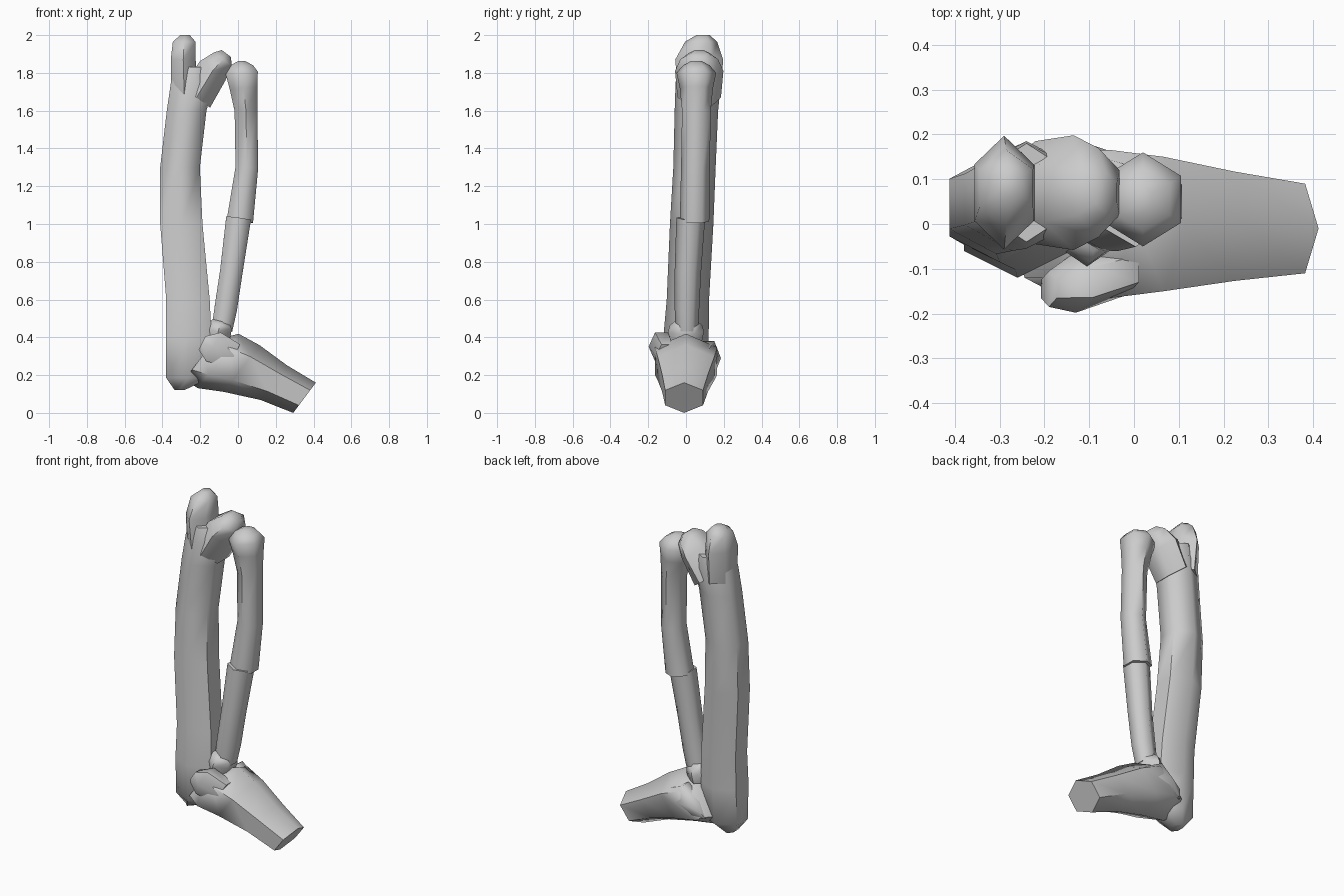
import bpy, bmesh, math
from mathutils import Vector

Y = Vector((0, 1, 0))


def loft(bm, rings, pointed=False, axis=None):
    """Six-sided tube; ring = (x, y, z, half extent in xz plane, half extent in y)."""
    pts = [Vector(r[:3]) for r in rings]
    loops = []
    for i, r in enumerate(rings):
        t = Vector(axis) if axis else pts[min(i + 1, len(pts) - 1)] - pts[max(i - 1, 0)]
        u = Y.cross(t).normalized()
        v = t.cross(u).normalized()
        c30 = math.cos(math.pi / 6)
        loop = []
        for k in range(6):
            a = math.pi / 3 * k + (0 if pointed else math.pi / 6)
            cu, cv = math.cos(a), math.sin(a)
            if pointed:
                cv /= c30
            else:
                cu /= c30
            loop.append(bm.verts.new(pts[i] + u * cu * r[3] + v * cv * r[4]))
        loops.append(loop)
    for a, b in zip(loops, loops[1:]):
        for k in range(6):
            j = (k + 1) % 6
            bm.faces.new((a[k], a[j], b[j], b[k]))
    bm.faces.new(loops[0][::-1])
    bm.faces.new(loops[-1])


def bone(name, *parts):
    bm = bmesh.new()
    for p in parts:
        loft(bm, **p)
    bmesh.ops.recalc_face_normals(bm, faces=bm.faces)
    me = bpy.data.meshes.new(name)
    bm.to_mesh(me)
    bm.free()
    ob = bpy.data.objects.new(name, me)
    bpy.context.collection.objects.link(ob)
    bpy.ops.object.select_all(action='DESELECT')
    ob.select_set(True)
    bpy.context.view_layer.objects.active = ob
    bpy.ops.object.shade_smooth_by_angle(angle=math.radians(62))
    return ob


# Thick long bone with a forked top
bone("thick_long_bone",
     dict(rings=[(-.31, 0, .12, .025, .05), (-.265, 0, .185, .115, .105),
                 (-.26, 0, .4, .12, .12), (-.265, .01, .6, .115, .112),
                 (-.30, .03, 1.0, .112, .115), (-.307, .045, 1.3, .105, .112),
                 (-.272, .055, 1.6, .105, .115), (-.24, .065, 1.75, .115, .12),
                 (-.24, .07, 1.83, .085, .11)], axis=(0, 0, 1)),
     dict(rings=[(-.285, .07, 1.68, .07, .11), (-.29, .07, 1.87, .066, .127),
                 (-.285, .08, 1.965, .06, .085), (-.28, .09, 2.0, .025, .035)],
          axis=(0, 0, 1)),
     dict(rings=[(-.22, .07, 1.67, .09, .115), (-.135, .07, 1.81, .085, .128),
                 (-.08, .07, 1.872, .06, .1), (-.062, .07, 1.903, .03, .045)],
          axis=(.6, 0, .8)))

# Thin bone, upper half
bone("thin_bone_upper",
     dict(rings=[(.01, .045, 1.015, .07, .078), (.047, .05, 1.3, .06, .076),
                 (.042, .055, 1.6, .06, .076), (.03, .055, 1.72, .074, .088),
                 (.02, .055, 1.8, .085, .105), (.02, .055, 1.84, .06, .07),
                 (.02, .055, 1.862, .02, .03)]))

# Thin bone, lower half
bone("thin_bone_lower",
     dict(rings=[(-.085, .005, .44, .055, .06), (-.065, .005, .55, .06, .065),
                 (-.035, .01, .75, .06, .07), (.003, .025, 1.03, .066, .076)]))

# Round head of the thin bone at the joint
bone("thin_bone_head",
     dict(rings=[(-.11, 0, .38, .06, .085), (-.105, 0, .43, .07, .095),
                 (-.095, 0, .465, .062, .085), (-.09, 0, .485, .045, .06)]))

# Cut upper limb bone with two side knobs
bone("upper_limb_bone",
     dict(rings=[(-.205, 0, .28, .13, .12), (-.105, 0, .275, .18, .165),
                 (.02, 0, .235, .155, .15), (.19, -.005, .16, .115, .122),
                 (.352, -.01, .08, .1, .1)],
          pointed=True, axis=(.8, 0, -.6)),
     dict(rings=[(-.19, -.145, .37, .04, .04), (-.13, -.13, .35, .085, .068),
                 (-.02, -.1, .3, .07, .06)], axis=(.8, 0, -.4)),
     dict(rings=[(-.2, .11, .26, .05, .045), (-.12, .115, .29, .1, .07),
                 (0, .09, .27, .07, .055)], axis=(.8, 0, -.4)))
